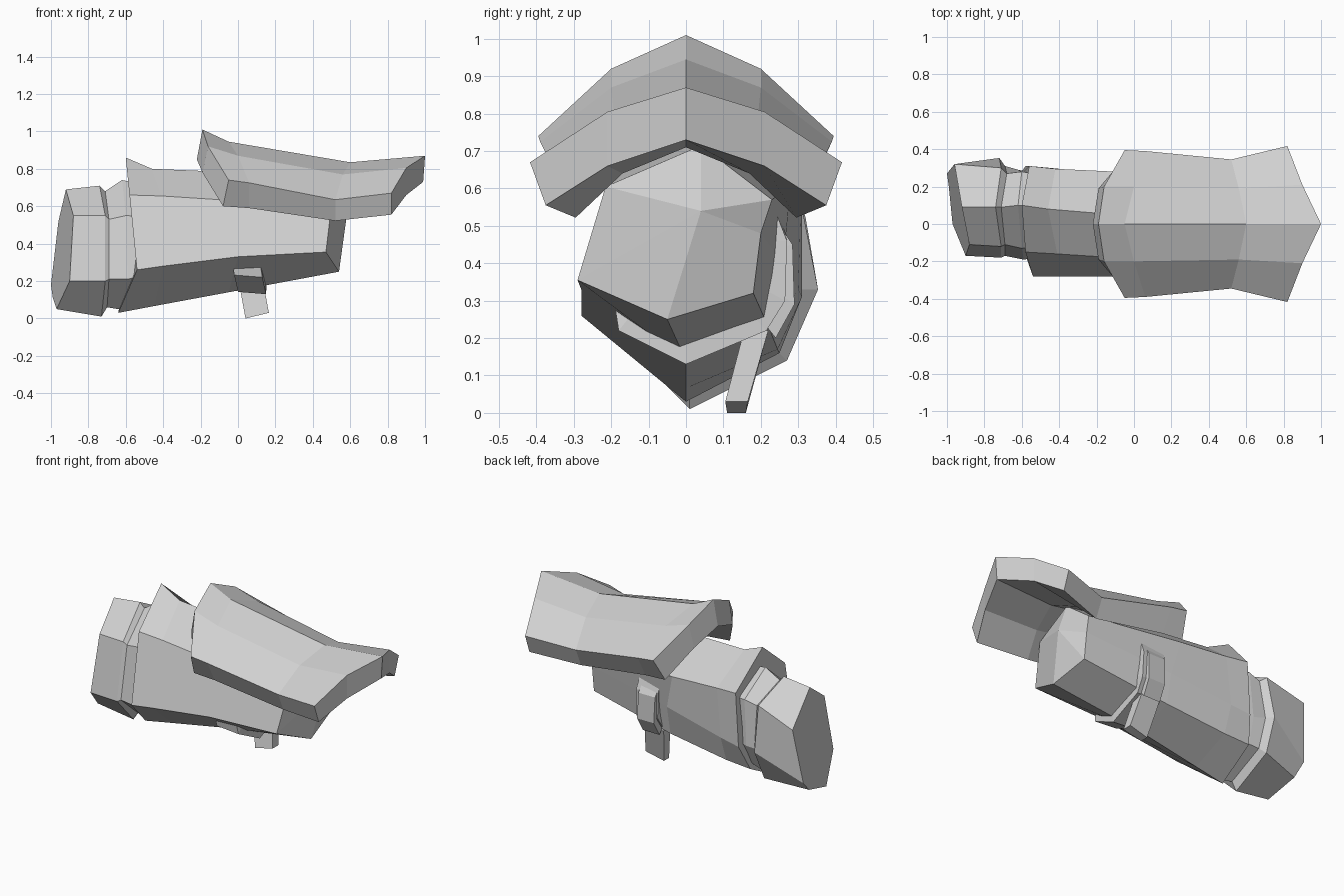
import bpy, bmesh

grey = bpy.data.materials.new("light_grey")
grey.diffuse_color = (0.63, 0.63, 0.63, 1)


def loft(name, rings, nose=None, cap=None):
    """Skin closed rings of equal length; cap lists end faces by index, nose domes the last end."""
    bm = bmesh.new()
    loops = [[bm.verts.new(p) for p in ring] for ring in rings]
    n = len(loops[0])
    cap = cap or [range(n)]
    for a, b in zip(loops, loops[1:]):
        for i in range(n):
            j = (i + 1) % n
            bm.faces.new((a[i], a[j], b[j], b[i]))
    for ids in cap:
        bm.faces.new([loops[0][i] for i in ids])
    if nose:
        tip = bm.verts.new(nose)
        for i in range(n):
            bm.faces.new((loops[-1][i], loops[-1][(i + 1) % n], tip))
    else:
        for ids in cap:
            bm.faces.new([loops[-1][i] for i in ids])
    bmesh.ops.recalc_face_normals(bm, faces=bm.faces[:])
    mesh = bpy.data.meshes.new(name)
    bm.to_mesh(mesh)
    bm.free()
    mesh.materials.append(grey)
    obj = bpy.data.objects.new(name, mesh)
    bpy.context.collection.objects.link(obj)
    return obj


# Ring order: top, upper back, back, lower back, bottom, lower front, upper front
# Cuff block at the rear, then the narrow groove running into the barrel
block_rear = [(-.92, .09, .69), (-.96, .32, .52), (-1, .27, .18), (-.99, .2, .11),
              (-.97, 0, .05), (-.9, -.17, .2), (-.88, -.11, .55)]
block_front = [(-.74, .09, .71), (-.71, .3, .6), (-.72, .353, .33), (-.73, .27, .14),
               (-.73, .01, .01), (-.71, -.18, .2), (-.71, -.12, .55)]
groove_rear = [(-.71, .09, .68), (-.68, .27, .58), (-.69, .31, .33), (-.7, .24, .17),
               (-.7, .01, .06), (-.69, -.17, .21), (-.69, -.11, .53)]
groove_front = [(-.62, .1, .74), (-.6, .28, .6), (-.62, .29, .32), (-.64, .23, .18),
                (-.64, 0, .05), (-.59, -.19, .21), (-.6, -.13, .55)]
groove_end = [(x + .07, y * .95, z * .94 + .03) for x, y, z in groove_front]
loft("rear_cuff", [block_rear, block_front, groove_rear, groove_front, groove_end])

# Main tapered barrel with a shallow faceted nose
body_rear = [(-.6, .1, .86), (-.56, .31, .64), (-.58, .31, .31), (-.62, .25, .16),
             (-.64, 0, .03), (-.54, -.28, .26), (-.58, -.15, .66)]
body_step = [(-.46, .08, .8), (-.42, .295, .63), (-.45, .3, .33), (-.45, .245, .17),
             (-.45, 0, .066), (-.4, -.28, .28), (-.41, -.16, .655)]
body_mid = [(-.1, .05, .785), (-.1, .28, .61), (-.05, .26, .4), (-.05, .225, .22),
            (-.05, 0, .14), (0, -.28, .33), (-.1, -.18, .635)]
body_front = [(.52, .04, .715), (.52, .23, .57), (.51, .2, .48), (.51, .18, .32),
              (.54, -.05, .25), (.47, -.29, .355), (.5, -.215, .605)]
loft("main_body", [body_rear, body_step, body_mid, body_front], (.58, .04, .54))

# Arched top shield: half sections from outer ridge to rim, then back to inner ridge
sections = [
    [(-.19, 0, 1.01), (-.16, .2, .92), (-.05, .395, .74), (-.08, .32, .6), (-.19, .19, .78), (-.22, 0, .85)],
    [(-.05, 0, .945), (0, .2, .87), (.06, .39, .725), (.06, .315, .59), (0, .19, .74), (-.05, 0, .81)],
    [(.6, 0, .835), (.56, .19, .77), (.52, .345, .635), (.52, .295, .522), (.56, .17, .64), (.6, 0, .71)],
    [(1, 0, .87), (.9, .21, .805), (.82, .417, .67), (.82, .375, .555), (.9, .21, .66), (.99, 0, .73)],
]
loft("top_shield", [h + [(x, -y, z) for x, y, z in h[-2:0:-1]] for h in sections],
     cap=[(0, 1, 4, 5), (1, 2, 3, 4), (0, 5, 6, 9), (9, 6, 7, 8)])

# Strap wrapped under the barrel and up its back: x shift, outer y, z, inner y, z
path = [(0, -.19, .285, -.15, .3), (.01, -.18, .22, -.14, .27), (.03, 0, .13, 0, .2),
        (.035, .215, .22, .17, .27), (.04, .265, .3, .21, .33), (.035, .27, .46, .2, .46),
        (.03, .235, .55, .19, .54)]
loft("wrap_strap", [[(s - .03, oy, oz + .012), (s + .12, oy, oz),
                     (s + .12, iy, iz), (s - .03, iy, iz)] for s, oy, oz, iy, iz in path])

# Raised pad on the strap's back side
pad = [(.03, .24, .2, .2, .25), (.035, .29, .29, .235, .33), (.03, .285, .45, .23, .44), (.025, .245, .51, .2, .5)]
loft("strap_pad", [[(s - .015, oy, oz), (s + .1, oy, oz), (s + .1, iy, iz), (s - .015, iy, iz)]
                   for s, oy, oz, iy, iz in pad])

# Short lever hanging from the strap
loft("lever", [
    [(.04, .11, 0), (.165, .105, .03), (.165, .165, .03), (.04, .16, 0)],
    [(0, .155, .22), (.13, .155, .22), (.13, .22, .22), (0, .22, .22)],
])
